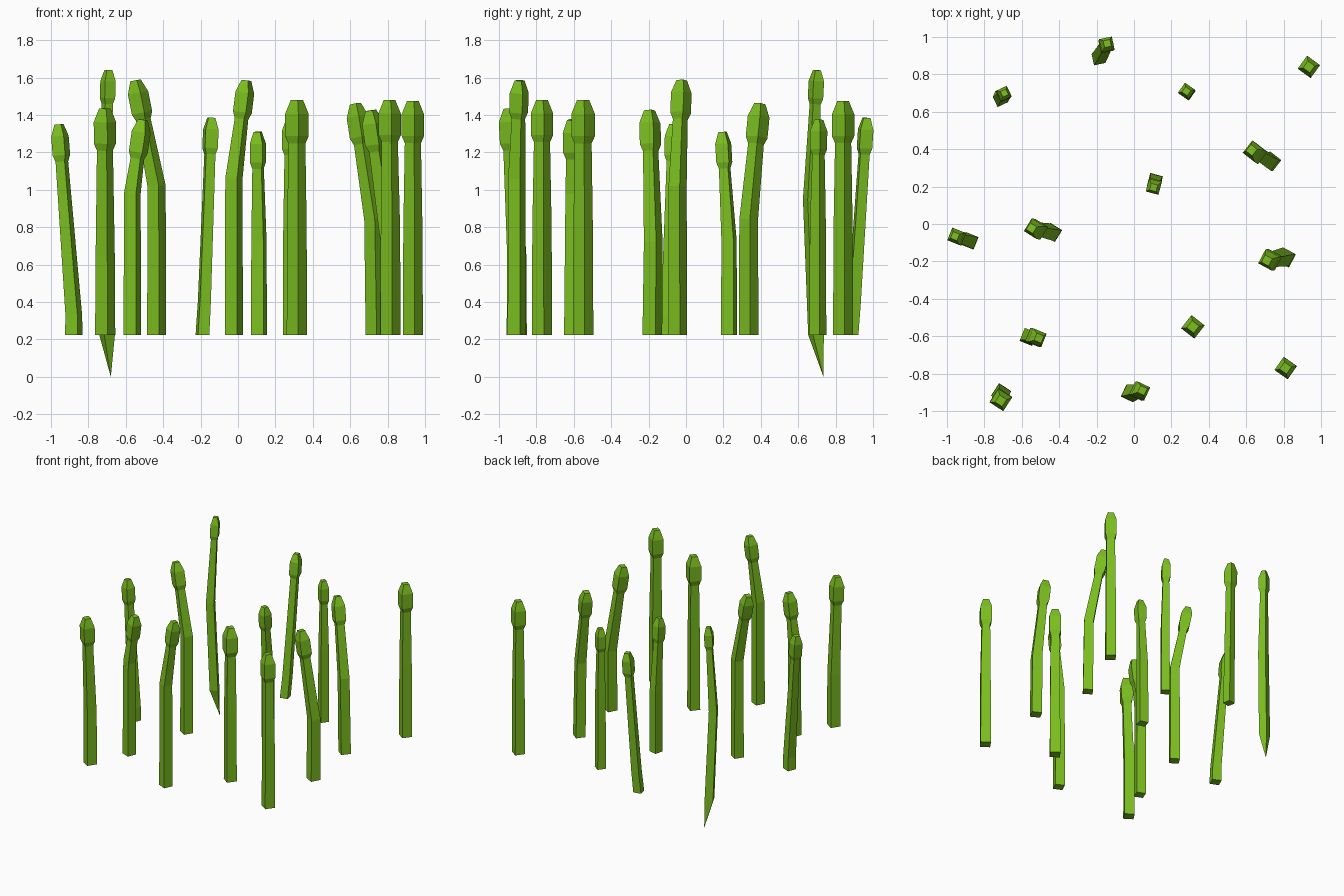
import bpy, bmesh, math
from mathutils import Vector, Matrix

if "Cube" in bpy.data.objects:
    bpy.data.objects.remove(bpy.data.objects["Cube"])

GROUND = 0.225

mat = bpy.data.materials.new("stalk_green")
mat.diffuse_color = (0.2, 0.52, 0.014, 1)
mat.use_nodes = True
mat.node_tree.nodes["Principled BSDF"].inputs["Base Color"].default_value = mat.diffuse_color


def square_ring(bm, center, side, rot, axis):
    """Square of vertices turned by rot and tilted to face along axis."""
    tilt = Vector((0, 0, 1)).rotation_difference(axis).to_matrix()
    turn = tilt @ Matrix.Rotation(math.radians(rot), 3, 'Z')
    h = side / 2
    return [bm.verts.new(center + turn @ Vector((sx * h, sy * h, 0)))
            for sx, sy in ((-1, -1), (1, -1), (1, 1), (-1, 1))]


def stalk(name, base, bend, top, rot, stem, head, root_tip=None):
    """Four-sided bent stem with a bevelled bud at the top."""
    bm = bmesh.new()
    up = Vector((0, 0, 1))
    base, bend, top = Vector((*base, GROUND)), Vector(bend), Vector(top)
    lean = (top - bend).normalized()
    length = 0.07 + 1.8 * head
    # stem, neck, bud widest part, bud tip
    sections = [
        (base, stem, up),
        (bend, stem * 0.95, (up + lean).normalized()),
        (top - lean * length, head * 0.72, lean),
        (top - lean * length * 0.83, head, lean),
        (top - lean * length * 0.32, head, lean),
        (top, head * 0.52, lean),
    ]
    rings = [square_ring(bm, c, s, rot, a) for c, s, a in sections]
    for lo, hi in zip(rings, rings[1:]):
        for i in range(4):
            j = (i + 1) % 4
            bm.faces.new((lo[i], lo[j], hi[j], hi[i]))
    bm.faces.new(rings[-1])
    # pulled-up stalk ends in a pointed root, the rest are cut flat
    if root_tip:
        tip = bm.verts.new(root_tip)
        for i in range(4):
            bm.faces.new((rings[0][(i + 1) % 4], rings[0][i], tip))
    else:
        bm.faces.new(rings[0][::-1])
    bmesh.ops.recalc_face_normals(bm, faces=bm.faces)
    mesh = bpy.data.meshes.new(name)
    bm.to_mesh(mesh)
    bm.free()
    mesh.materials.append(mat)
    bpy.context.collection.objects.link(bpy.data.objects.new(name, mesh))


# base xy, bend xyz, top xyz, turn, stem width, bud width
STALKS = [
    ((-.19, .885), (-.18, .90, .40), (-.143, .965, 1.385), 12, .062, .07),
    ((.285, .705), (.285, .705, .80), (.28, .71, 1.375), -35, .065, .066),
    ((.935, .84), (.935, .84, .80), (.935, .84, 1.475), -36, .077, .086),
    ((.735, .335), (.725, .335, .84), (.628, .395, 1.46), -38, .075, .083),
    ((.112, .23), (.112, .23, .73), (.105, .195, 1.31), -15, .07, .07),
    ((-.878, -.09), (-.878, -.09, .33), (-.957, -.065, 1.35), -22, .072, .072),
    ((-.435, -.045), (-.435, -.045, 1.02), (-.548, -.022, 1.585), -32, .074, .08),
    ((.812, -.18), (.812, -.175, .72), (.71, -.195, 1.425), -28, .078, .084),
    ((-.565, -.605), (-.565, -.60, .98), (-.508, -.61, 1.375), -22, .072, .078),
    ((.315, -.55), (.315, -.55, .80), (.315, -.55, 1.48), -38, .078, .09),
    ((.815, -.77), (.815, -.77, .80), (.81, -.77, 1.48), -35, .078, .086),
    ((-.71, -.905), (-.71, -.905, .65), (-.712, -.945, 1.435), -33, .078, .086),
    ((-.022, -.905), (-.022, -.905, 1.06), (.045, -.89, 1.585), -25, .073, .076),
]
for n, spec in enumerate(STALKS, 1):
    stalk(f"stalk_{n:02d}", *spec)

# tallest stalk with its root exposed
stalk("rooted_stalk", (-.70, .695), (-.715, .665, .95), (-.693, .70, 1.64),
      25, .063, .062, root_tip=(-.68, .735, 0))
